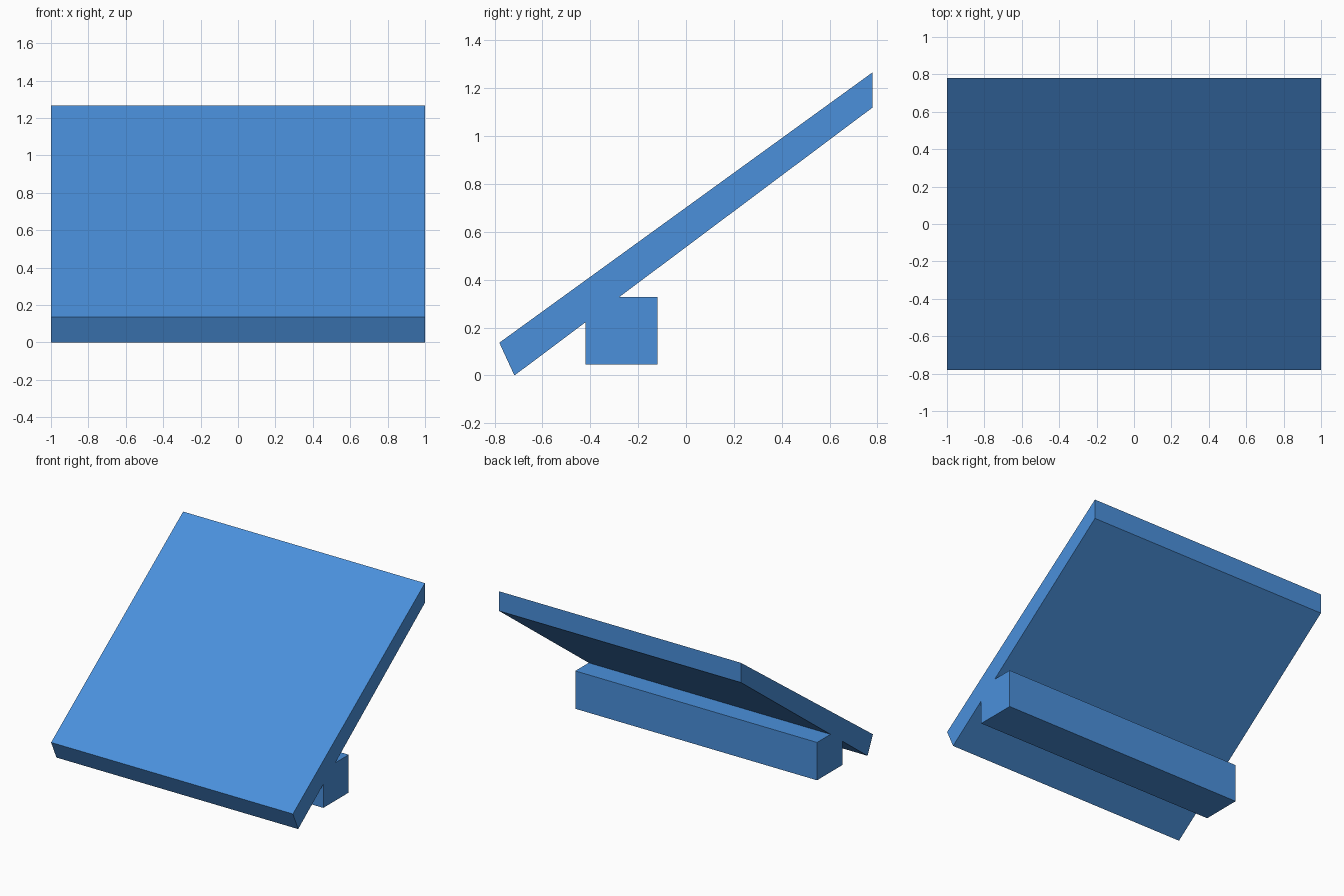
import bpy
import bmesh

cube = bpy.data.objects.get("Cube")
if cube:
    bpy.data.objects.remove(cube, do_unlink=True)

BLUE = (0.069, 0.279, 0.71, 1.0)
blue = bpy.data.materials.new("blue")
blue.use_nodes = True
blue.diffuse_color = BLUE
blue.node_tree.nodes["Principled BSDF"].inputs["Base Color"].default_value = BLUE


def extrude_profile(name, profile, half_width):
    """Extrude a (y, z) side profile across x."""
    bm = bmesh.new()
    face = bm.faces.new([bm.verts.new((-half_width, y, z)) for y, z in profile])
    result = bmesh.ops.extrude_face_region(bm, geom=[face])
    verts = [v for v in result["geom"] if isinstance(v, bmesh.types.BMVert)]
    bmesh.ops.translate(bm, vec=(2 * half_width, 0, 0), verts=verts)
    bmesh.ops.recalc_face_normals(bm, faces=bm.faces)
    mesh = bpy.data.meshes.new(name)
    bm.to_mesh(mesh)
    bm.free()
    mesh.materials.append(blue)
    obj = bpy.data.objects.new(name, mesh)
    bpy.context.collection.objects.link(obj)
    return obj


# Sloping panel with a vertical back edge and an angled front lip
extrude_profile("sloping_panel",
                [(-0.78, 0.137), (-0.717, 0), (0.78, 1.12), (0.78, 1.267)], 1)

# Support beam under the lower part of the panel
extrude_profile("support_beam",
                [(-0.42, 0.045), (-0.12, 0.045), (-0.12, 0.328), (-0.42, 0.328)], 1)
